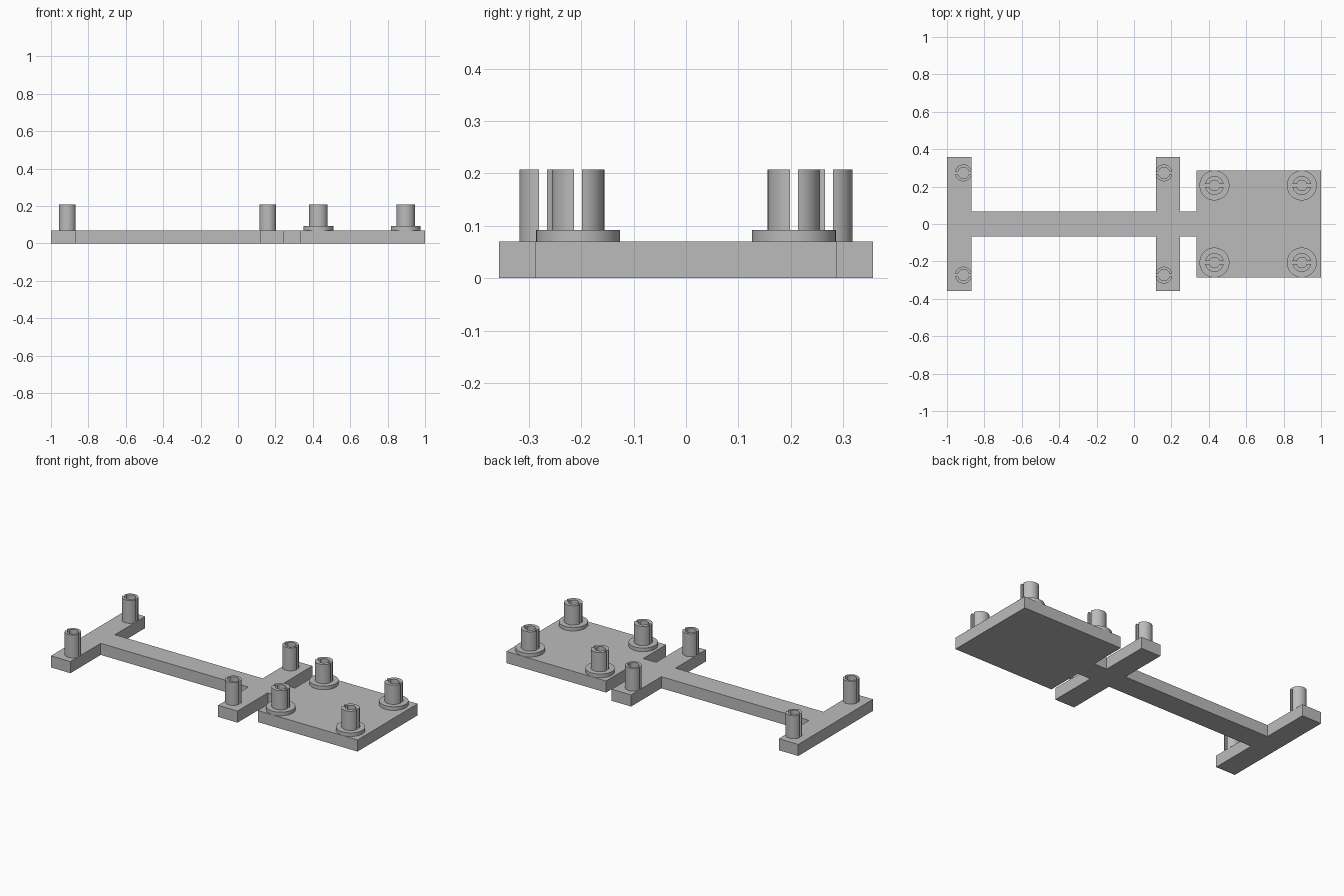
import bpy, bmesh
from math import asin, cos, sin, pi

cube = bpy.data.objects.get("Cube")
if cube:
    bpy.data.objects.remove(cube, do_unlink=True)

grey = bpy.data.materials.new("plain grey")
grey.use_nodes = True
grey.diffuse_color = (0.5, 0.5, 0.5, 1)
grey.node_tree.nodes["Principled BSDF"].inputs["Base Color"].default_value = grey.diffuse_color

BASE_TOP, FLANGE_TOP, POST_TOP = 0.07, 0.092, 0.208
SLOT = 0.0075  # half width of the slot in each post


def extrude(name, outlines, z0, z1, smooth=False):
    """Extrude counter-clockwise outlines from z0 to z1 as one object."""
    bm = bmesh.new()
    for pts in outlines:
        low = [bm.verts.new((x, y, z0)) for x, y in pts]
        high = [bm.verts.new((x, y, z1)) for x, y in pts]
        bm.faces.new(low[::-1])
        bm.faces.new(high)
        for i in range(len(pts)):
            j = (i + 1) % len(pts)
            bm.faces.new((low[i], low[j], high[j], high[i]))
    mesh = bpy.data.meshes.new(name)
    bm.to_mesh(mesh)
    bm.free()
    mesh.materials.append(grey)
    obj = bpy.data.objects.new(name, mesh)
    bpy.context.collection.objects.link(obj)
    if smooth:
        bpy.ops.object.select_all(action='DESELECT')
        obj.select_set(True)
        bpy.context.view_layer.objects.active = obj
        bpy.ops.object.shade_smooth_by_angle(angle=pi / 6)
    return obj


def arc(r, start, end, steps):
    return [(r * cos(start + (end - start) * i / steps),
             r * sin(start + (end - start) * i / steps)) for i in range(steps + 1)]


def split_post(name, x, y, z0, outer, inner):
    """Hollow post cut into two halves by a slot along x."""
    a, b = asin(SLOT / outer), asin(SLOT / inner)
    half = arc(outer, a, pi - a, 24) + arc(inner, pi - b, b, 20)
    halves = [[(x + s * px, y + s * py) for px, py in half] for s in (1, -1)]
    extrude(name, halves, z0, POST_TOP, True)


# Base: end bar, beam, cross bar and plate in one mirrored outline
lower = [(-1, -0.357), (-0.87, -0.357), (-0.87, -0.068), (0.117, -0.068),
         (0.117, -0.357), (0.247, -0.357), (0.247, -0.068), (0.333, -0.068),
         (0.333, -0.287), (1, -0.287)]
extrude("base", [lower + [(x, -y) for x, y in reversed(lower)]], 0, BASE_TOP)

# Posts, with flanges on the plate
for side, s in (("left", -1), ("right", 1)):
    for label, x in (("end_bar", -0.912), ("cross_bar", 0.16)):
        split_post(f"{label}_post_{side}", x, s * 0.273, BASE_TOP, 0.045, 0.03)
    for label, x in (("inner_plate", 0.43), ("outer_plate", 0.897)):
        ring = [(x + px, s * 0.206 + py) for px, py in arc(0.08, 0, 2 * pi, 48)[:-1]]
        extrude(f"{label}_flange_{side}", [ring], BASE_TOP, FLANGE_TOP, True)
        split_post(f"{label}_post_{side}", x, s * 0.206, FLANGE_TOP, 0.05, 0.028)
